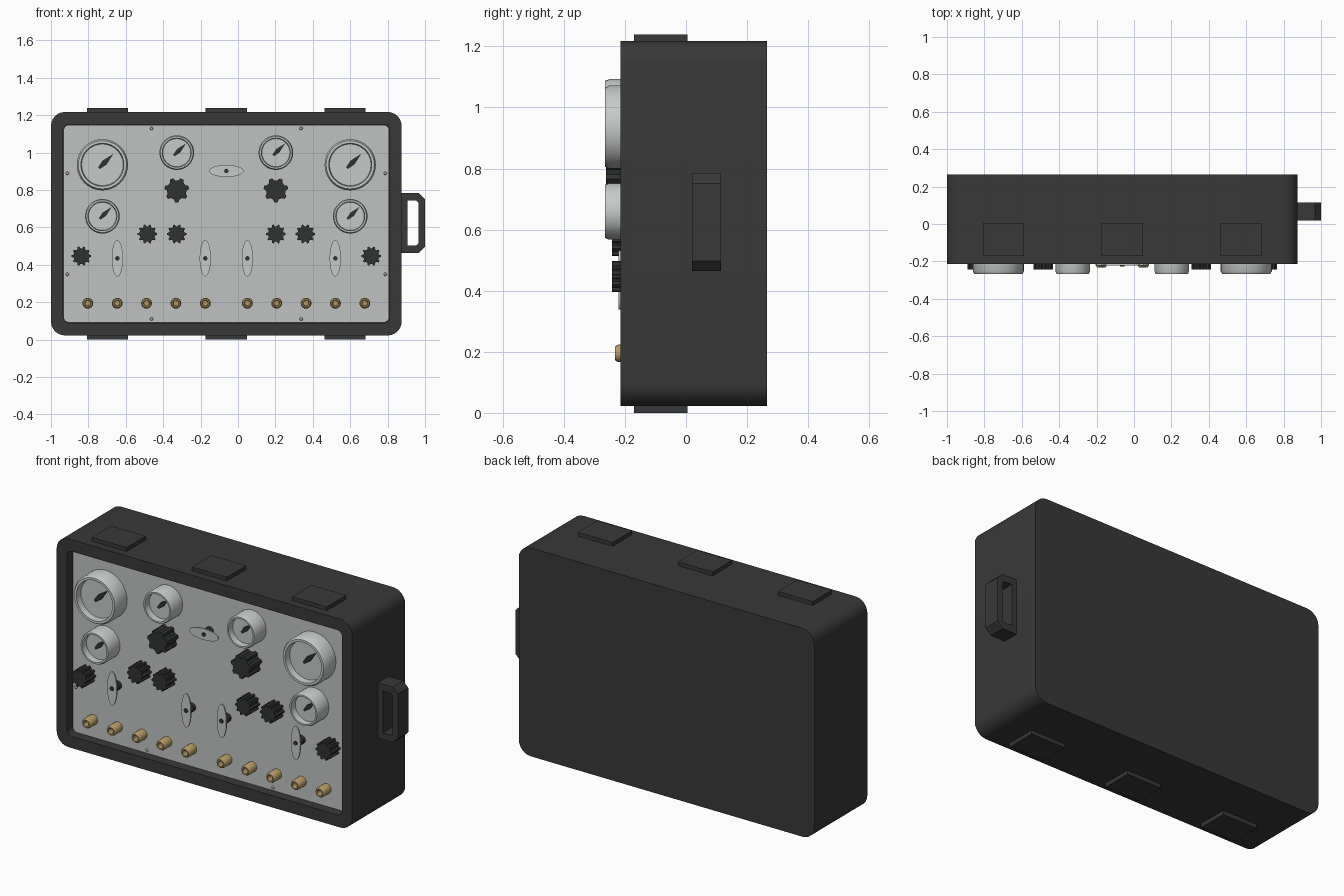
import bpy, bmesh, math
from mathutils import Matrix, Vector

cube = bpy.data.objects.get("Cube")
if cube:
    bpy.data.objects.remove(cube, do_unlink=True)


def material(name, r, g, b):
    m = bpy.data.materials.new(name)
    m.use_nodes = True
    m.diffuse_color = (r, g, b, 1)
    m.node_tree.nodes["Principled BSDF"].inputs["Base Color"].default_value = (r, g, b, 1)
    return m


CASE = material("case charcoal", 0.04, 0.04, 0.04)
PANEL = material("panel grey", 0.53, 0.545, 0.535)
METAL = material("light metal", 0.56, 0.59, 0.58)
BLACK = material("control black", 0.03, 0.032, 0.032)
BRASS = material("brass", 0.46, 0.32, 0.13)

CX, CZ = -0.0625, 0.62      # centre of the case front
FRONT, BACK, DECK = -0.215, 0.265, -0.165


def finish(name, bm, mat, smooth=True):
    bmesh.ops.recalc_face_normals(bm, faces=bm.faces)
    me = bpy.data.meshes.new(name)
    bm.to_mesh(me)
    bm.free()
    me.materials.append(mat)
    ob = bpy.data.objects.new(name, me)
    bpy.context.collection.objects.link(ob)
    if smooth:
        bpy.ops.object.select_all(action="DESELECT")
        ob.select_set(True)
        bpy.context.view_layer.objects.active = ob
        bpy.ops.object.shade_smooth_by_angle(angle=math.radians(35))
    return ob


def loft(name, rings, mat, smooth=True, closed=False):
    """Skin rings of points; cap both ends, or join last to first."""
    bm = bmesh.new()
    loops = [[bm.verts.new(p) for p in ring] for ring in rings]
    pairs = list(zip(loops, loops[1:]))
    if closed:
        pairs.append((loops[-1], loops[0]))
    else:
        bm.faces.new(loops[0])
        bm.faces.new(loops[-1])
    n = len(loops[0])
    for a, b in pairs:
        for i in range(n):
            j = (i + 1) % n
            bm.faces.new((a[i], a[j], b[j], b[i]))
    return finish(name, bm, mat, smooth)


def prism(name, outline, y0, y1, mat, smooth=False):
    return loft(name, [[(x, y, z) for x, z in outline] for y in (y0, y1)], mat, smooth)


def lathe(name, x, z, profile, mat, n=32):
    """Revolve (radius, y) pairs about an axis pointing out of the panel."""
    turns = [math.tau * i / n for i in range(n)]
    return loft(name, [[(x + r * math.cos(t), y, z + r * math.sin(t)) for t in turns]
                       for r, y in profile], mat)


def rounded(w, h, r, y, seg=6):
    """Rounded rectangle centred on the case front."""
    pts = []
    for q, (sx, sz) in enumerate(((1, 1), (-1, 1), (-1, -1), (1, -1))):
        for i in range(seg + 1):
            a = math.pi / 2 * (q + i / seg)
            pts.append((CX + sx * (w / 2 - r) + r * math.cos(a), y,
                        CZ + sz * (h / 2 - r) + r * math.sin(a)))
    return pts


def box(name, x, y, z, sx, sy, sz, mat):
    bm = bmesh.new()
    bmesh.ops.create_cube(bm, size=1, matrix=Matrix.Translation((x, y, z))
                          @ Matrix.Diagonal((sx, sy, sz, 1)))
    return finish(name, bm, mat, False)


# Case tub with a rim around the recessed panel
loft("case", [rounded(1.875, 1.195, 0.075, BACK),
              rounded(1.875, 1.195, 0.075, FRONT),
              rounded(1.745, 1.06, 0.03, FRONT),
              rounded(1.745, 1.06, 0.03, DECK + 0.01)], CASE)
loft("panel", [rounded(1.74, 1.055, 0.028, DECK + 0.012),
               rounded(1.74, 1.055, 0.028, DECK)], PANEL)

# Pads on the top and bottom of the case
for side, z in (("top", 1.226), ("bottom", 0.0135)):
    for i in (-1, 0, 1):
        box(side + "_pad", CX + i * 0.635, -0.0825, z, 0.22, 0.175, 0.027, CASE)


# Carrying handle on the left end
def handle_ring(x0, x1, h, c, y):
    mid = 0.624
    half = [(x0, h), (x1 - c, h), (x1, h - c)]
    return ([(x, y, mid + z) for x, z in half]
            + [(x, y, mid - z) for x, z in reversed(half)])


outer = (0.87, 1.0, 0.16, 0.033)
inner = (0.906, 0.966, 0.12, 0.012)
loft("handle", [handle_ring(*outer, 0.02), handle_ring(*outer, 0.115),
                handle_ring(*inner, 0.115), handle_ring(*inner, 0.02)],
     CASE, smooth=False, closed=True)


# Gauges: bezel, sunken dial and needle
def gauge(x, z, r):
    lathe("gauge", x, z, [(r, DECK), (r, -0.252), (r * 0.94, -0.266), (r * 0.84, -0.266),
                          (r * 0.81, -0.23), (r * 0.02, -0.23)], METAL)
    s = 0.045 + r * 0.28
    d, p = Vector((0.71, 0.71)), Vector((-0.71, 0.71))
    kite = [d * s, d * s * 0.2 + p * s * 0.18, d * -s * 0.3 + p * s * 0.08,
            d * -s * 0.3 - p * s * 0.08, d * s * 0.2 - p * s * 0.18]
    prism("gauge_needle", [(x + v.x, z + v.y) for v in kite], -0.238, -0.229, BLACK)


# Lobed knobs
def knob(name, x, z, r, teeth, front):
    outline = []
    for i in range(teeth):
        for k, f in ((-0.32, 0.8), (-0.14, 1), (0.14, 1), (0.32, 0.8)):
            a = math.pi / 2 + math.tau * (i + 0.5 + k) / teeth
            outline.append((x + r * f * math.cos(a), z + r * f * math.sin(a)))
    prism(name, outline, DECK, front, BLACK)


# Valves: nut, stem and an oval lever plate
def valve(x, z, rx, rz):
    lathe("valve_stem", x, z, [(0.024, DECK), (0.024, -0.185), (0.012, -0.195),
                               (0.012, -0.226)], BLACK, 12)
    turns = [math.tau * i / 32 for i in range(32)]
    prism("valve_lever", [(x + rx * math.cos(t), z + rz * math.sin(t)) for t in turns],
          -0.213, -0.221, METAL, True)


# Controls mirrored about the panel centre
for s in (-1, 1):
    gauge(CX + s * 0.6625, 0.935, 0.137)
    gauge(CX + s * 0.6625, 0.66, 0.0925)
    gauge(CX + s * 0.265, 1.0, 0.0925)
    knob("large_knob", CX + s * 0.265, 0.8, 0.066, 7, -0.262)
    for dx, z in ((0.265, 0.565), (0.422, 0.565), (0.775, 0.447)):
        knob("small_knob", CX + s * dx, z, 0.052, 10, -0.242)
    for dx in (0.1125, 0.5825):
        valve(CX + s * dx, 0.435, 0.03, 0.097)
    # Brass hose fittings with an open bore
    for i in range(5):
        lathe("brass_fitting", CX + s * (0.1125 + i * 0.157), 0.195,
              [(0.029, DECK), (0.029, -0.222), (0.023, -0.232), (0.016, -0.232),
               (0.014, -0.19), (0.001, -0.19)], BRASS, 16)
    # Panel screws
    for x, z in ((0.4, s * 0.51), (-0.4, s * 0.51), (0.85, s * 0.27), (-0.85, s * 0.27)):
        lathe("panel_screw", CX + x, CZ + z, [(0.009, DECK), (0.006, DECK - 0.006)], METAL, 10)
valve(CX, 0.902, 0.092, 0.032)
